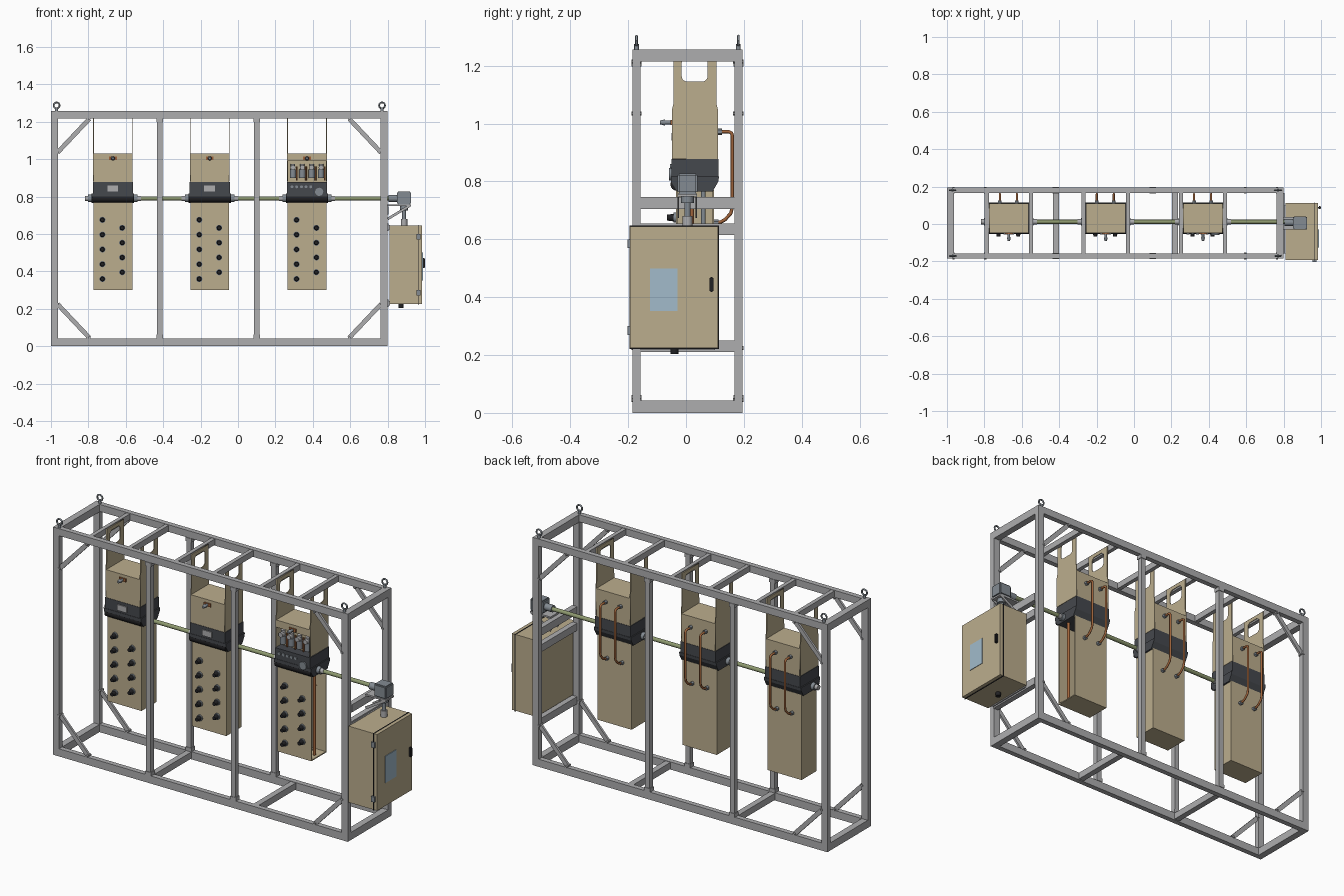
import bpy, bmesh, math
from mathutils import Vector, Matrix

if "Cube" in bpy.data.objects:
    bpy.data.objects.remove(bpy.data.objects["Cube"])


def material(name, r, g, b):
    m = bpy.data.materials.new(name)
    m.diffuse_color = (r, g, b, 1)
    m.use_nodes = True
    m.node_tree.nodes["Principled BSDF"].inputs["Base Color"].default_value = m.diffuse_color
    return m


GREY = material("frame grey", 0.42, 0.42, 0.43)
TAN = material("tan enamel", 0.50, 0.42, 0.27)
DARK = material("charcoal", 0.06, 0.065, 0.075)
BLACK = material("black", 0.015, 0.015, 0.017)
COPPER = material("copper", 0.36, 0.13, 0.045)
GREEN = material("shaft green", 0.27, 0.32, 0.16)
BLUE = material("window blue", 0.36, 0.50, 0.60)
STEEL = material("steel", 0.23, 0.26, 0.29)


def finish(name, bm, mat, smooth=False):
    me = bpy.data.meshes.new(name)
    bmesh.ops.recalc_face_normals(bm, faces=bm.faces[:])
    bm.to_mesh(me)
    bm.free()
    me.materials.append(mat)
    if smooth:
        me.polygons.foreach_set("use_smooth", [True] * len(me.polygons))
        me.set_sharp_from_angle(angle=math.radians(40))
    ob = bpy.data.objects.new(name, me)
    bpy.context.collection.objects.link(ob)
    return ob


def box(name, x0, x1, y0, y1, z0, z1, mat, bevel=0):
    bm = bmesh.new()
    m = Matrix.Translation(((x0 + x1) / 2, (y0 + y1) / 2, (z0 + z1) / 2)) \
        @ Matrix.Diagonal((x1 - x0, y1 - y0, z1 - z0, 1))
    bmesh.ops.create_cube(bm, size=1, matrix=m)
    if bevel:
        bmesh.ops.bevel(bm, geom=bm.edges[:], offset=bevel, segments=2, affect='EDGES')
    return finish(name, bm, mat)


def rod(name, p, q, r, mat, n=16, r2=None):
    p, q = Vector(p), Vector(q)
    d = q - p
    bm = bmesh.new()
    m = Matrix.Translation((p + q) / 2) @ d.to_track_quat('Z', 'Y').to_matrix().to_4x4()
    bmesh.ops.create_cone(bm, cap_ends=True, segments=n, radius1=r,
                          radius2=r if r2 is None else r2, depth=d.length, matrix=m)
    return finish(name, bm, mat, True)


def strut(name, p, q, w, t, mat):
    """Flat bar in the xz plane, w wide and t thick along y."""
    p, q = Vector(p), Vector(q)
    d = q - p
    side = Vector((-d.z, 0, d.x)).normalized() * w / 2
    bm = bmesh.new()
    f = bm.faces.new([bm.verts.new(v) for v in (p - side, q - side, q + side, p + side)])
    g = bmesh.ops.extrude_face_region(bm, geom=[f])
    bmesh.ops.translate(bm, vec=(0, t, 0), verts=[v for v in g["geom"] if isinstance(v, bmesh.types.BMVert)])
    return finish(name, bm, mat)


def prism(name, yz, x0, x1, mat):
    """Extrude a (y, z) outline along x."""
    bm = bmesh.new()
    f = bm.faces.new([bm.verts.new((x0, y, z)) for y, z in yz])
    g = bmesh.ops.extrude_face_region(bm, geom=[f])
    bmesh.ops.translate(bm, vec=(x1 - x0, 0, 0), verts=[v for v in g["geom"] if isinstance(v, bmesh.types.BMVert)])
    return finish(name, bm, mat)


def curve_mesh(name, cu, mat, matrix=Matrix()):
    tmp = bpy.data.objects.new(name + "_path", cu)
    bpy.context.collection.objects.link(tmp)
    me = bpy.data.meshes.new_from_object(tmp.evaluated_get(bpy.context.evaluated_depsgraph_get()))
    bpy.data.objects.remove(tmp)
    me.transform(matrix)
    me.materials.clear()
    me.materials.append(mat)
    ob = bpy.data.objects.new(name, me)
    bpy.context.collection.objects.link(ob)
    return ob


def spline(cu, pts, closed):
    s = cu.splines.new('POLY')
    s.points.add(len(pts) - 1)
    for sp, p in zip(s.points, pts):
        sp.co = (*p, 1)
    s.use_cyclic_u = closed


def arc(cx, cy, r, a0, a1, n=5):
    return [(cx + r * math.cos(math.radians(a0 + (a1 - a0) * i / n)),
             cy + r * math.sin(math.radians(a0 + (a1 - a0) * i / n)), 0) for i in range(n + 1)]


def bent_pipe(name, pts, r, mat):
    cu = bpy.data.curves.new(name, 'CURVE')
    cu.dimensions, cu.bevel_depth, cu.bevel_resolution, cu.use_fill_caps = '3D', r, 2, True
    spline(cu, pts, False)
    ob = curve_mesh(name, cu, mat)
    ob.data.polygons.foreach_set("use_smooth", [True] * len(ob.data.polygons))
    return ob


def hanger(name, x):
    """Side plate with a rounded window near its top."""
    cu = bpy.data.curves.new(name, 'CURVE')
    cu.dimensions, cu.fill_mode, cu.extrude = '2D', 'BOTH', 0.002
    spline(cu, [(-0.048, 0.88, 0), (0.11, 0.88, 0), (0.11, 1.05, 0), (0.105, 1.07, 0), (0.105, 1.25, 0),
                (-0.043, 1.25, 0), (-0.043, 1.07, 0), (-0.048, 1.05, 0)], True)
    r = 0.02
    spline(cu, arc(0.055, 1.165, r, -90, 0) + arc(0.055, 1.21, r, 0, 90)
           + arc(0.005, 1.21, r, 90, 180) + arc(0.005, 1.165, r, 180, 270), True)
    curve_mesh(name, cu, TAN, Matrix(((0, 0, 1, x), (1, 0, 0, 0), (0, 1, 0, 0), (0, 0, 0, 1))))


# Frame: rails, corner posts, middle posts, braces
YF, YB, T = -0.185, 0.195, 0.028
for side, y0 in (("front", YF), ("back", YB - T)):
    y1 = y0 + T
    box(side + "_bottom_rail", -1, 0.8, y0, y1, 0, 0.042, GREY)
    box(side + "_top_rail", -1, 0.8, y0, y1, 1.218, 1.257, GREY)
    for x in (-1, 0.763):
        box(side + "_corner_post", x, x + 0.037, y0, y1, 0.042, 1.218, GREY)
    for x in (-0.418, 0.1):
        box(side + "_middle_post", x - 0.014, x + 0.014, y0, y1, 0.042, 1.218, GREY)
        for z in (0.042, 1.198):
            box("post_foot", x - 0.018, x + 0.018, y0 - 0.003, y1 + 0.003, z, z + 0.02, GREY)
    for xa, xb in ((-0.965, -0.795), (0.765, 0.595)):
        for za, zb in ((0.225, 0.045), (1.035, 1.215)):
            strut(side + "_corner_brace", (xa, y0 + 0.008, za), (xb, y0 + 0.008, zb), 0.024, 0.012, GREY)
            for bx, bz in ((xa, za), (xb, zb)):
                rod("brace_bolt", (bx, y0 - 0.004, bz), (bx, y1 + 0.004, bz), 0.007, GREY, 6)
    # Lifting eyes
    for x in (-0.97, 0.77):
        yc = y0 + T / 2
        rod("eye_stem", (x, yc, 1.25), (x, yc, 1.275), 0.008, STEEL, 12)
        bent_pipe("lifting_eye", [(x + 0.016 * math.cos(a * math.pi / 8), yc, 1.287 + 0.016 * math.sin(a * math.pi / 8))
                                  for a in range(17)], 0.0045, STEEL)
for x in (-1, 0.763):
    box("end_bottom_rail", x, x + 0.037, YF + T, YB - T, 0, 0.042, GREY)
    box("end_top_rail", x, x + 0.037, YF + T, YB - T, 1.215, 1.257, GREY)
for x in (-0.418, 0.22):
    box("floor_cross_bar", x - 0.016, x + 0.016, YF + T, YB - T, 0.004, 0.04, GREY)
for z0, z1 in ((0.21, 0.25), (0.615, 0.655), (0.705, 0.747)):
    box("end_cross_rail", 0.775, 0.805, YF + T, YB - T, z0, z1, GREY)

# Hanging cabinets
UNITS = (-0.669, -0.151, 0.369)
for i, c in enumerate(UNITS):
    opened = i == 2
    L, R = c - 0.104, c + 0.104
    for s in (-1, 1):
        hanger("hanger_plate", c + s * 0.104)
        xb = c + s * 0.118
        box("top_cross_bar", xb - 0.011, xb + 0.011, YF + T, YB - T, 1.222, 1.255, GREY)
    # Upper housing, with a recessed front on the opened one
    if opened:
        box("upper_housing", L, R, 0.0, 0.11, 0.87, 1.03, TAN)
        box("upper_housing_lid", L, R, -0.048, 0.0, 0.99, 1.03, TAN)
        for k in range(4):
            x = c - 0.075 + k * 0.05
            rod("gauge_bowl", (x, -0.025, 0.90), (x, -0.025, 0.945), 0.017, STEEL)
            rod("gauge_cap", (x, -0.025, 0.945), (x, -0.025, 0.975), 0.012, GREY)
            rod("gauge_face", (x, -0.025, 0.955), (x, -0.05, 0.955), 0.013, GREY)
            rod("gauge_fitting", (x + 0.02, -0.02, 0.885), (x + 0.02, -0.02, 0.96), 0.005, COPPER, 8)
        for k in range(5):
            rod("push_button", (c - 0.08 + k * 0.025, -0.045, 0.852), (c - 0.08 + k * 0.025, -0.055, 0.852), 0.008, STEEL, 12)
        rod("round_dial", (c + 0.065, -0.04, 0.825), (c + 0.065, -0.058, 0.825), 0.022, STEEL)
    else:
        box("upper_housing", L, R, -0.048, 0.11, 0.87, 1.03, TAN)
        box("name_plate", c - 0.03, c + 0.028, -0.056, -0.048, 0.828, 0.86, GREY)
    # Charcoal band with a tapered lower skirt
    prism("band", [(-0.05, 0.877), (0.112, 0.877), (0.112, 0.815), (-0.05, 0.815)], L - 0.003, R + 0.003, DARK)
    prism("band_skirt", [(-0.052, 0.817), (0.114, 0.817), (0.112, 0.80), (0.092, 0.765), (-0.03, 0.765), (-0.052, 0.80)],
          L - 0.009, R + 0.009, DARK)
    rod("band_roll", (L - 0.006, -0.032, 0.79), (R + 0.006, -0.032, 0.79), 0.022, BLACK)
    # Lower housing
    if opened:
        box("lower_front_plate", L, R, -0.035, -0.029, 0.305, 0.77, TAN)
        box("lower_back_plate", L, R, 0.09, 0.096, 0.305, 0.77, TAN)
        box("lower_side_plate", L, L + 0.006, -0.029, 0.09, 0.305, 0.77, TAN)
        box("lower_floor", L, R, -0.035, 0.096, 0.30, 0.306, TAN)
        bent_pipe("inner_pipe", [(R - 0.02, 0.02, 0.31), (R - 0.02, 0.02, 0.77)], 0.008, COPPER)
        bent_pipe("inner_pipe", [(R - 0.05, 0.06, 0.31), (R - 0.05, 0.06, 0.77)], 0.008, STEEL)
    else:
        box("lower_housing", L, R, -0.035, 0.096, 0.30, 0.77, TAN)
    # Two staggered columns of outlet knobs
    for dx, z0, n in ((-0.056, 0.675, 5), (0.05, 0.632, 4)):
        for k in range(n):
            x, z = c + dx, z0 - k * 0.079
            rod("outlet_collar", (x, -0.033, z), (x, -0.043, z), 0.017, STEEL, 12)
            rod("outlet_knob", (x, -0.043, z), (x, -0.066, z), 0.013, BLACK, 12, 0.010)
    # Inlet valve on the upper front
    box("valve_plate", c - 0.021, c + 0.021, -0.054, -0.048, 0.995, 1.013, COPPER)
    rod("valve_stem", (c, -0.05, 1.004), (c, -0.078, 1.004), 0.007, STEEL, 12)
    rod("valve_cap", (c, -0.072, 1.004), (c, -0.09, 1.004), 0.011, STEEL, 12, 0.006)
    # Bent pipes on the back
    for dx in (-0.048, 0.043):
        x = c + dx
        bent_pipe("back_pipe", [(x, 0.10, 0.972), (x, 0.148, 0.972), (x, 0.157, 0.968), (x, 0.16, 0.96), (x, 0.16, 0.71),
                                (x, 0.155, 0.69), (x, 0.135, 0.668), (x, 0.12, 0.66), (x, 0.09, 0.657)], 0.006, COPPER)
        rod("pipe_fitting", (x, 0.108, 0.972), (x, 0.125, 0.972), 0.011, STEEL, 6)
        rod("pipe_fitting", (x, 0.094, 0.657), (x, 0.112, 0.657), 0.011, STEEL, 6)
    # Shaft couplings at both ends of the band
    for s in (-1, 1):
        rod("coupling", (c + s * 0.112, 0.012, 0.79), (c + s * 0.132, 0.012, 0.79), 0.020, STEEL)
        rod("coupling_neck", (c + s * 0.13, 0.012, 0.79), (c + s * 0.15, 0.012, 0.79), 0.014, GREY)

# Drive shaft and gearbox
for xa, xb in ((-0.53, -0.29), (-0.01, 0.23), (0.51, 0.83)):
    rod("drive_shaft", (xa, 0.012, 0.79), (xb, 0.012, 0.79), 0.011, GREEN)
rod("gearbox_collar", (0.805, 0.008, 0.79), (0.85, 0.008, 0.79), 0.019, STEEL)
box("gearbox", 0.85, 0.925, -0.03, 0.04, 0.757, 0.828, STEEL, 0.006)
rod("gearbox_outlet", (0.888, 0.005, 0.76), (0.888, 0.005, 0.725), 0.022, STEEL)
rod("vertical_shaft", (0.888, 0.005, 0.64), (0.888, 0.005, 0.73), 0.011, STEEL)
rod("vertical_coupling", (0.888, 0.005, 0.645), (0.888, 0.005, 0.68), 0.017, GREY)
for y in (-0.03, 0.032):
    strut("gearbox_bracket", (0.80, y, 0.68), (0.92, y, 0.752), 0.014, 0.006, GREY)
box("gearbox_shelf", 0.80, 0.925, -0.03, 0.038, 0.748, 0.757, GREY)

# Control box on the right end
box("control_box", 0.81, 0.962, -0.193, 0.111, 0.224, 0.645, TAN)
box("door_seal", 0.962, 0.966, -0.196, 0.114, 0.221, 0.647, BLACK)
box("control_door", 0.966, 0.985, -0.193, 0.111, 0.224, 0.645, TAN)
box("door_window", 0.984, 0.988, -0.125, -0.03, 0.352, 0.50, BLUE)
box("door_handle", 0.985, 1.0, 0.081, 0.095, 0.418, 0.470, BLACK, 0.003)
for z in (0.27, 0.57):
    box("door_hinge", 0.955, 0.975, -0.203, -0.193, z, z + 0.03, STEEL)
rod("cable_gland", (0.872, -0.04, 0.204), (0.872, -0.04, 0.226), 0.014, BLACK)
for z in (0.23, 0.635):
    box("mounting_strip", 0.80, 0.812, -0.157, 0.10, z - 0.012, z + 0.012, GREY)
